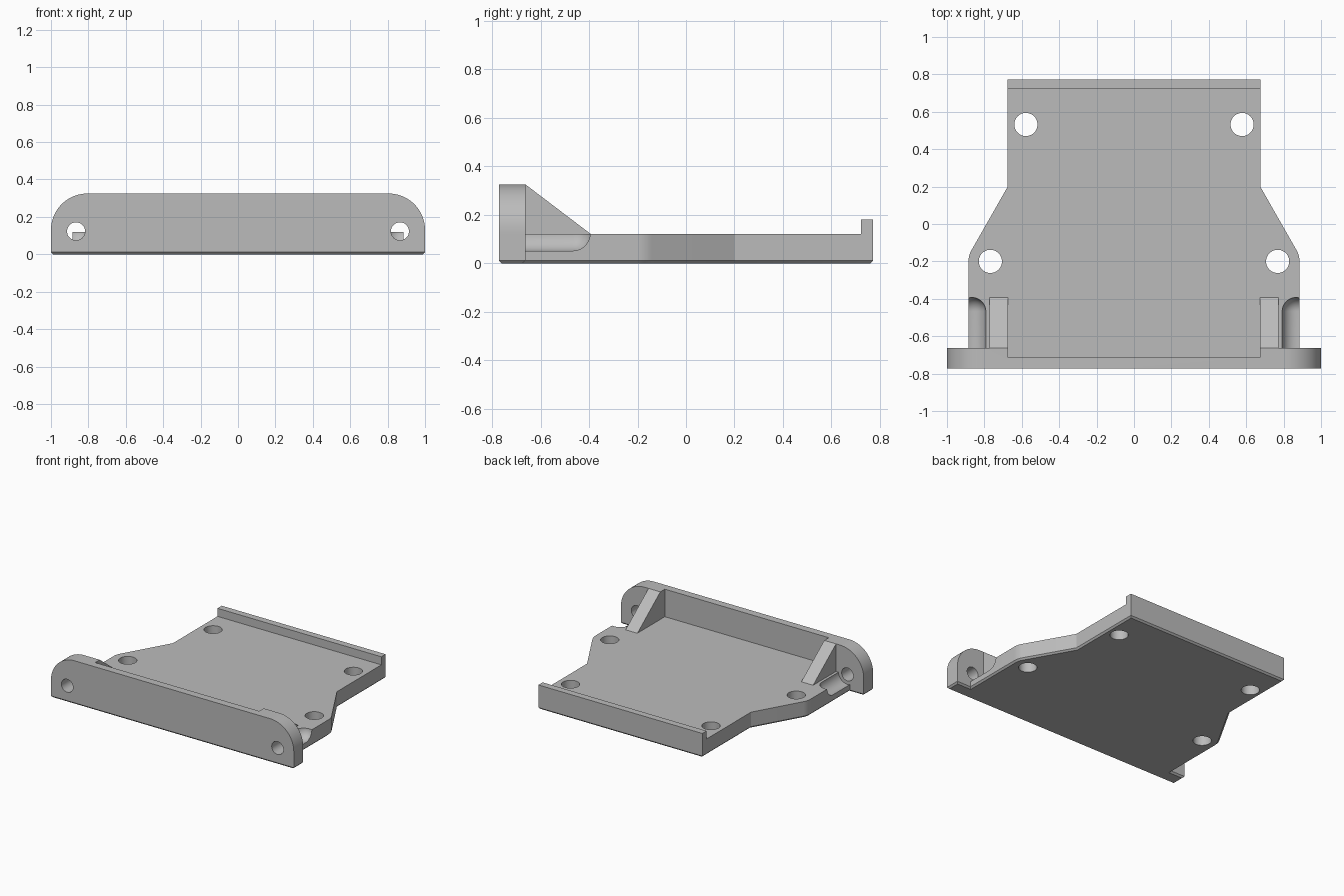
import bpy, bmesh
from math import sin, cos, radians
from mathutils import Matrix, Vector

cube = bpy.data.objects.get("Cube")
if cube:
    bpy.data.objects.remove(cube, do_unlink=True)

HALF_Y, PLATE_TOP, TOP = 0.772, 0.12, 0.325
FLANGE_BACK, INNER_X = -0.662, 0.675

grey = bpy.data.materials.new("plain grey")
grey.use_nodes = True
grey.diffuse_color = (0.5, 0.5, 0.5, 1)
grey.node_tree.nodes["Principled BSDF"].inputs["Base Color"].default_value = (0.5, 0.5, 0.5, 1)


def finish(name, bm):
    bmesh.ops.recalc_face_normals(bm, faces=bm.faces)
    mesh = bpy.data.meshes.new(name)
    bm.to_mesh(mesh)
    bm.free()
    mesh.materials.append(grey)
    obj = bpy.data.objects.new(name, mesh)
    bpy.context.collection.objects.link(obj)
    return obj


def prism(name, points, direction, chamfer=0):
    """Extrude a flat outline, optionally chamfering its starting rim."""
    bm = bmesh.new()
    start = bm.faces.new([bm.verts.new(p) for p in points])
    rim = list(start.edges)
    new = bmesh.ops.extrude_face_region(bm, geom=[start], use_keep_orig=True)["geom"]
    bmesh.ops.translate(bm, vec=Vector(direction),
                        verts=[v for v in new if isinstance(v, bmesh.types.BMVert)])
    bmesh.ops.recalc_face_normals(bm, faces=bm.faces)
    if chamfer:
        bmesh.ops.bevel(bm, geom=rim, offset=chamfer, segments=1, affect='EDGES')
    return finish(name, bm)


def box(name, x0, x1, y0, y1, z0, z1):
    return prism(name, [(x0, y0, z0), (x1, y0, z0), (x1, y1, z0), (x0, y1, z0)], (0, 0, z1 - z0))


def drill(name, radius, depth, location, axis):
    bm = bmesh.new()
    matrix = Matrix.Translation(location)
    if axis == 'Y':
        matrix = matrix @ Matrix.Rotation(radians(90), 4, 'X')
    bmesh.ops.create_cone(bm, cap_ends=True, segments=48, radius1=radius, radius2=radius,
                          depth=depth, matrix=matrix)
    return finish(name, bm)


def combine(target, tool, operation):
    mod = target.modifiers.new(operation, 'BOOLEAN')
    mod.operation, mod.object, mod.solver = operation, tool, 'EXACT'
    bpy.context.view_layer.objects.active = target
    bpy.ops.object.modifier_apply(modifier=mod.name)
    bpy.data.objects.remove(tool, do_unlink=True)


def mirrored(half):
    return half + [(-x, y) for x, y in reversed(half)]


# Base plate with flange footing, tapered shoulders and chamfered underside
corner = [(0.765 + 0.12 * cos(radians(a)), -0.2 + 0.12 * sin(radians(a))) for a in range(0, 31, 5)]
half = [(1, -HALF_Y), (1, FLANGE_BACK), (0.885, FLANGE_BACK)] + corner + [(INNER_X, 0.2), (INNER_X, HALF_Y)]
plate = prism("mounting_plate", [(x, y, 0) for x, y in mirrored(half)], (0, 0, PLATE_TOP), 0.012)

# Upright flange with rounded top corners and a recessed middle
R = 0.195
arc = [(1 - R + R * cos(radians(a)), TOP - R + R * sin(radians(a))) for a in range(0, 91, 5)]
flange = prism("flange", [(x, -HALF_Y, z) for x, z in mirrored([(1, PLATE_TOP)] + arc)],
               (0, FLANGE_BACK + HALF_Y, 0))
combine(flange, box("recess", -INNER_X, INNER_X, -0.715, -0.5, 0.0, 0.5), 'DIFFERENCE')
combine(plate, flange, 'UNION')

# Raised back lip
combine(plate, box("back_lip", -INNER_X, INNER_X, 0.722, HALF_Y, PLATE_TOP, 0.18), 'UNION')

for side in (-1, 1):
    # Triangular rib
    rib = prism("rib", [(side * INNER_X, FLANGE_BACK, PLATE_TOP), (side * INNER_X, FLANGE_BACK, TOP),
                        (side * INNER_X, -0.392, PLATE_TOP)], (side * 0.097, 0, 0))
    combine(plate, rib, 'UNION')

    # Round-ended groove behind the flange hole
    bm = bmesh.new()
    bmesh.ops.create_uvsphere(bm, u_segments=48, v_segments=24, radius=0.074,
                              matrix=Matrix.Rotation(radians(90), 4, 'X'))
    bmesh.ops.delete(bm, geom=[v for v in bm.verts if v.co.y < -0.001], context='VERTS')
    rim = [e for e in bm.edges if e.is_boundary]
    new = bmesh.ops.extrude_edge_only(bm, edges=rim)["geom"]
    end = [v for v in new if isinstance(v, bmesh.types.BMVert)]
    bmesh.ops.translate(bm, verts=end, vec=(0, FLANGE_BACK + 0.467, 0))
    bmesh.ops.holes_fill(bm, edges=[e for e in bm.edges if e.is_boundary], sides=0)
    bmesh.ops.translate(bm, verts=bm.verts, vec=(side * 0.866, -0.467, 0.123))
    combine(plate, finish("groove", bm), 'DIFFERENCE')

    # Screw holes
    combine(plate, drill("flange_hole", 0.048, 0.18, (side * 0.866, -0.72, 0.123), 'Y'), 'DIFFERENCE')
    for x, y in ((0.578, 0.532), (0.768, -0.2)):
        combine(plate, drill("plate_hole", 0.062, 0.6, (side * x, y, 0.1), 'Z'), 'DIFFERENCE')

# Smooth curves, sharp edges
bpy.ops.object.select_all(action='DESELECT')
plate.select_set(True)
bpy.context.view_layer.objects.active = plate
bpy.ops.object.shade_smooth_by_angle(angle=radians(25))
